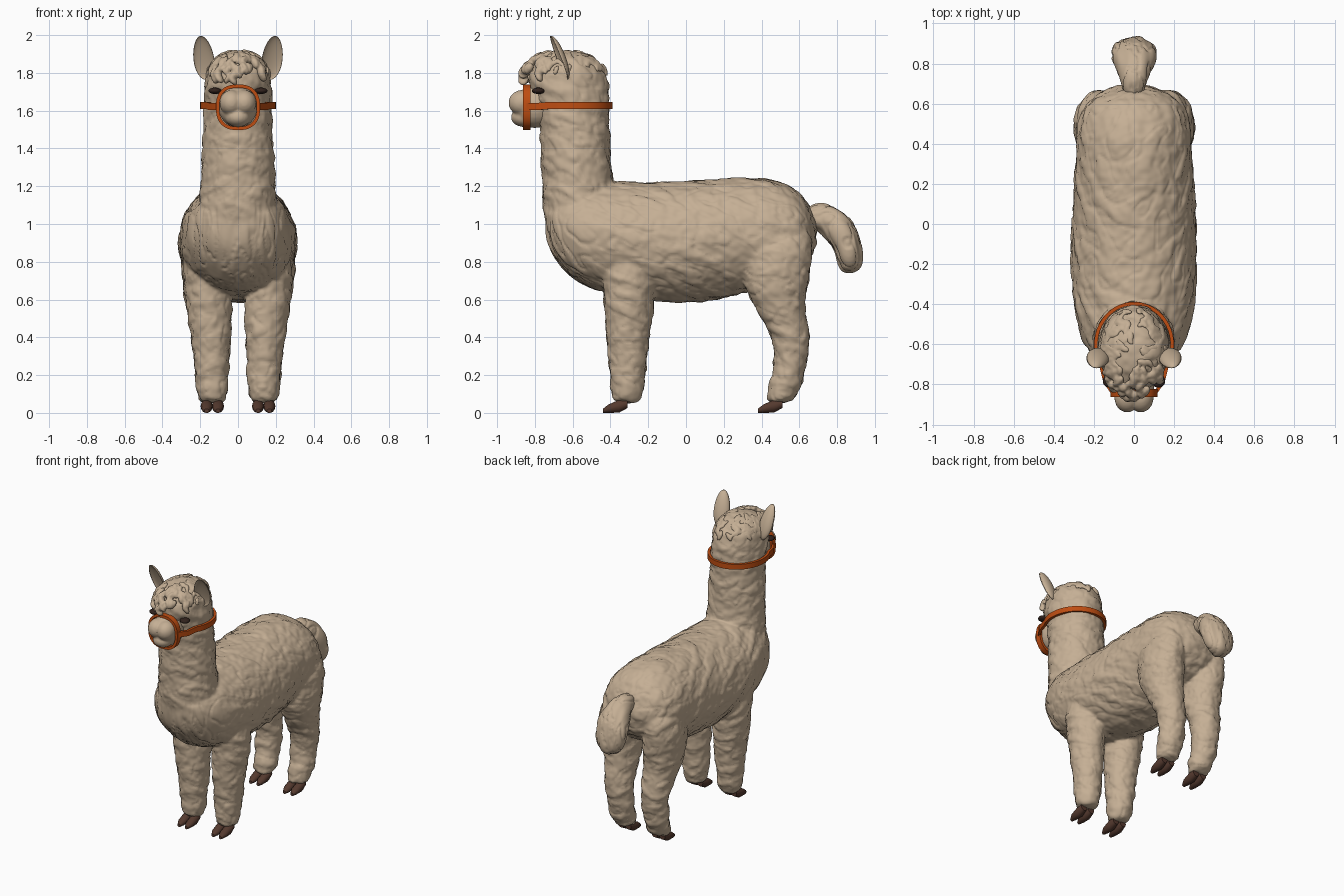
import bpy, bmesh, math, random
from mathutils import Vector, Matrix, noise

random.seed(4)
cube = bpy.data.objects.get("Cube")
if cube:
    bpy.data.objects.remove(cube, do_unlink=True)


def material(name, color):
    mat = bpy.data.materials.new(name)
    mat.use_nodes = True
    mat.diffuse_color = (*color, 1)
    mat.node_tree.nodes["Principled BSDF"].inputs["Base Color"].default_value = (*color, 1)
    return mat


WOOL = material("beige wool", (0.56, 0.43, 0.30))
HOOF = material("brown hoof", (0.09, 0.042, 0.028))
STRAP = material("orange strap", (0.52, 0.075, 0.006))
EYE = material("dark eye", (0.03, 0.016, 0.012))


def add_object(name, bm, mat, sharp=None):
    bmesh.ops.recalc_face_normals(bm, faces=bm.faces)
    mesh = bpy.data.meshes.new(name)
    bm.to_mesh(mesh)
    bm.free()
    mesh.materials.append(mat)
    mesh.shade_smooth()
    if sharp:
        mesh.set_sharp_from_angle(angle=math.radians(sharp))
    ob = bpy.data.objects.new(name, mesh)
    bpy.context.scene.collection.objects.link(ob)
    return ob


def ring(center, half_x, axis, count=20):
    """Elliptic ring spanned by the x direction and a second half-axis."""
    points = []
    for i in range(count):
        a = math.tau * i / count
        points.append(Vector(center) + Vector((half_x * math.cos(a), 0, 0)) + Vector(axis) * math.sin(a))
    return points


def loft(bm, rings, closed=False):
    loops = [[bm.verts.new(p) for p in r] for r in rings]
    n = len(loops[0])
    pairs = list(zip(loops, loops[1:]))
    if closed:
        pairs.append((loops[-1], loops[0]))
    else:
        bm.faces.new(loops[0])
        bm.faces.new(loops[-1])
    for a, b in pairs:
        for i in range(n):
            bm.faces.new((a[i], a[(i + 1) % n], b[(i + 1) % n], b[i]))


def blob(bm, center, radii, rotation=None, detail=3):
    m = Matrix.Translation(center) @ (rotation or Matrix()) @ Matrix.Diagonal((*radii, 1))
    bmesh.ops.create_icosphere(bm, subdivisions=detail, radius=1, matrix=m)


def sculpt(name, bm, voxel, subdivide=0, smooth=4, wool=None):
    """Fuse overlapping volumes into one skin, then optionally add wool relief."""
    ob = add_object(name, bm, WOOL)
    if subdivide:
        ob.modifiers.new("Round", "SUBSURF").levels = subdivide
    fuse = ob.modifiers.new("Fuse", "REMESH")
    fuse.mode = "VOXEL"
    fuse.voxel_size = voxel
    soft = ob.modifiers.new("Soften", "SMOOTH")
    soft.factor, soft.iterations = 0.5, smooth
    bpy.context.view_layer.update()
    done = ob.evaluated_get(bpy.context.evaluated_depsgraph_get())
    mesh = bpy.data.meshes.new_from_object(done)
    ob.modifiers.clear()
    ob.data = mesh
    mesh.materials.clear()
    mesh.materials.append(WOOL)
    if wool:
        skin = [(v.co.copy(), v.normal.copy()) for v in mesh.vertices]
        for v, (p, n) in zip(mesh.vertices, skin):
            v.co = p + n * wool(p)
    mesh.shade_smooth()
    return ob


def hanging_wool(p):
    q = Vector((p.x * 26, p.y * 9, p.z * 6))
    n = noise.noise(q)
    return 0.009 * n - 0.07 * max(0, 0.12 - abs(n)) + 0.003


def swept_wool(p):
    q = Vector((p.x * 9, (p.y - 0.5 * p.z) * 7, (p.z + 0.45 * p.y) * 19))
    n = noise.noise(q)
    fine = noise.noise(p * 27)
    return 0.009 * n + 0.005 * fine - 0.05 * max(0, 0.1 - abs(n)) + 0.003


def body_wool(p):
    """Locks hang down on the chest and sweep along the flanks elsewhere."""
    chest = min(1, max(0, (-0.42 - p.y) * 6)) * min(1, max(0, (1.15 - p.z) * 6))
    return hanging_wool(p) * chest + swept_wool(p) * (1 - chest)


# Torso: y, bottom, top, half width
TORSO = [(-0.74, 0.92, 1.12, 0.09), (-0.70, 0.82, 1.19, 0.18), (-0.6, 0.70, 1.22, 0.255),
         (-0.45, 0.63, 1.23, 0.305), (-0.2, 0.59, 1.22, 0.318), (0.05, 0.575, 1.23, 0.312),
         (0.3, 0.62, 1.25, 0.292), (0.48, 0.69, 1.24, 0.288), (0.6, 0.75, 1.18, 0.25),
         (0.66, 0.82, 1.09, 0.17), (0.69, 0.9, 1.0, 0.07)]
# Neck and head: z, front, back, half width
NECK = [(0.9, -0.70, -0.35, 0.2), (1.05, -0.765, -0.36, 0.21), (1.2, -0.76, -0.385, 0.2),
        (1.4, -0.77, -0.40, 0.187), (1.55, -0.775, -0.405, 0.18), (1.66, -0.80, -0.405, 0.18),
        (1.76, -0.84, -0.41, 0.175), (1.83, -0.82, -0.43, 0.165), (1.88, -0.78, -0.49, 0.13),
        (1.92, -0.71, -0.57, 0.06)]
# Legs: z, front, back, inner x, outer x
FRONT_LEG = [(0.85, -0.45, -0.15, 0.08, 0.3), (0.65, -0.435, -0.165, 0.03, 0.285),
             (0.5, -0.43, -0.18, 0.035, 0.265), (0.35, -0.415, -0.2, 0.04, 0.24),
             (0.2, -0.40, -0.215, 0.05, 0.225), (0.1, -0.40, -0.23, 0.06, 0.215),
             (0.05, -0.38, -0.25, 0.07, 0.2)]
HIND_LEG = [(1.0, 0.36, 0.66, 0.08, 0.26), (0.85, 0.29, 0.675, 0.05, 0.305),
            (0.7, 0.30, 0.65, 0.03, 0.3), (0.58, 0.35, 0.625, 0.04, 0.28),
            (0.48, 0.42, 0.64, 0.045, 0.255), (0.4, 0.455, 0.655, 0.05, 0.245),
            (0.3, 0.475, 0.645, 0.05, 0.23), (0.18, 0.455, 0.62, 0.055, 0.225),
            (0.1, 0.43, 0.595, 0.06, 0.215), (0.05, 0.42, 0.55, 0.07, 0.2)]

body = bmesh.new()
loft(body, [ring((0, y, (b + t) / 2), w, (0, 0, (t - b) / 2)) for y, b, t, w in TORSO])
loft(body, [ring((0, (f + b) / 2, z), w, (0, (b - f) / 2, 0)) for z, f, b, w in NECK])
for side in (-1, 1):
    for leg in (FRONT_LEG, HIND_LEG):
        loft(body, [ring((side * (i + o) / 2, (f + b) / 2, z), (o - i) / 2, (0, (b - f) / 2, 0))
                    for z, f, b, i, o in leg])
sculpt("woolly_body", body, 0.0105, subdivide=2, smooth=5, wool=body_wool)

# Tail: y, z, half width, thickness axis
TAIL = [(0.62, 1.04, 0.05, 0.02, 0.06), (0.72, 1.05, 0.065, 0.02, 0.07), (0.8, 0.985, 0.1, 0.06, 0.065),
        (0.855, 0.91, 0.12, 0.066, 0.04), (0.87, 0.82, 0.105, 0.068, 0.02), (0.88, 0.745, 0.06, 0.045, 0.01)]
tail = bmesh.new()
loft(tail, [ring((0, y, z), w, (0, ay, az)) for y, z, w, ay, az in TAIL])
sculpt("tail", tail, 0.009, subdivide=2, smooth=3, wool=hanging_wool)

# Muzzle with split upper lip and chin
muzzle = bmesh.new()
blob(muzzle, (0, -0.80, 1.62), (0.103, 0.12, 0.112))
blob(muzzle, (0, -0.855, 1.565), (0.068, 0.072, 0.052))
for side in (-1, 1):
    blob(muzzle, (side * 0.034, -0.866, 1.642), (0.064, 0.074, 0.068))
sculpt("muzzle", muzzle, 0.008, smooth=3)

# Curly topknot: short locks scattered over the crown, longest over the brow
curls = bmesh.new()
for i in range(190):
    d = Vector((random.uniform(-1, 1), random.uniform(-1, 0.75), random.uniform(-0.05, 1)))
    d.normalize()
    if d.z < 0.25 and d.y > -0.45:
        continue
    spot = Vector((0, -0.64, 1.77)) + Vector((d.x * 0.165, d.y * 0.225, d.z * 0.145))
    front = max(0, -d.y)
    size = random.uniform(0.7, 1.1)
    turn = d.to_track_quat("Z", "Y").to_matrix().to_4x4() @ Matrix.Rotation(random.uniform(-0.8, 0.8), 4, "Z")
    blob(curls, spot, (0.017 * size, 0.034 * size, (0.012 + 0.016 * front) * size), turn, detail=2)
sculpt("curly_topknot", curls, 0.0065, smooth=1)

# Cupped ears, leaning forward and outward
for side, label in ((1, "left"), (-1, "right")):
    ear = bmesh.new()
    bmesh.ops.create_uvsphere(ear, u_segments=24, v_segments=16, radius=1)
    lean = Matrix.Rotation(0.13, 3, "Y") @ Matrix.Rotation(0.36, 3, "X") @ Matrix.Rotation(0.25, 3, "Z")
    for v in ear.verts:
        u = v.co.copy()
        depth = 0.036 * u.y if u.y > 0 else -0.02 * u.y
        p = lean @ Vector((u.x * 0.056 * (1 - 0.12 * u.z), depth - 0.01, u.z * 0.125))
        v.co = Vector((side * (p.x + 0.18), p.y - 0.665, p.z + 1.883))
    add_object(label + "_ear", ear, WOOL)
    eye = bmesh.new()
    blob(eye, (side * 0.122, -0.782, 1.705), (0.034, 0.034, 0.017), Matrix.Rotation(side * 0.5, 4, "Z"))
    add_object(label + "_eye", eye, EYE)

# Cloven hooves: y offset, half width, bottom, top
TOE = [(0, 0.012, 0, 0.022), (0.03, 0.027, 0, 0.045), (0.085, 0.032, 0, 0.07), (0.13, 0.024, 0.025, 0.075)]
for start, end in ((-0.44, "front"), (0.38, "hind")):
    for side, label in ((1, "left"), (-1, "right")):
        hoof = bmesh.new()
        for x in (0.106, 0.166):
            loft(hoof, [ring((side * x, start + y, (b + t) / 2), w, (0, 0, (t - b) / 2), 14)
                        for y, w, b, t in TOE])
        add_object(f"{end}_{label}_hoof", hoof, HOOF, 50)


def strap(name, points, across, closed=False):
    """Flat band following a path, with its width along the given direction."""
    bm, rings, n = bmesh.new(), [], len(points)
    for i, p in enumerate(points):
        after = points[(i + 1) % n] if closed else points[min(i + 1, n - 1)]
        before = points[i - 1] if closed else points[max(i - 1, 0)]
        out = (after - before).cross(across).normalized() * 0.009
        rings.append([p + out + across, p + out - across, p - out - across, p - out + across])
    loft(bm, rings, closed)
    add_object(name, bm, STRAP, 40)


# Halter: rounded noseband and a strap around the back of the head
nose = []
for i in range(40):
    a = math.tau * i / 40
    c, s = math.cos(a), math.sin(a)
    nose.append(Vector((math.copysign(abs(c) ** 0.8, c) * 0.108, -0.842,
                        1.618 + math.copysign(abs(s) ** 0.8, s) * 0.112)))
strap("noseband", nose, Vector((0, 0.02, 0)), closed=True)

around = [Vector((0.105, -0.845, 1.622)), Vector((0.145, -0.785, 1.622))]
for i in range(33):
    a = math.radians(-32 + 244 * i / 32)
    around.append(Vector((0.191 * math.cos(a), -0.605 + 0.208 * math.sin(a), 1.628)))
around += [Vector((-p.x, p.y, p.z)) for p in reversed(around[:2])]
strap("head_strap", around, Vector((0, 0, 0.019)))
